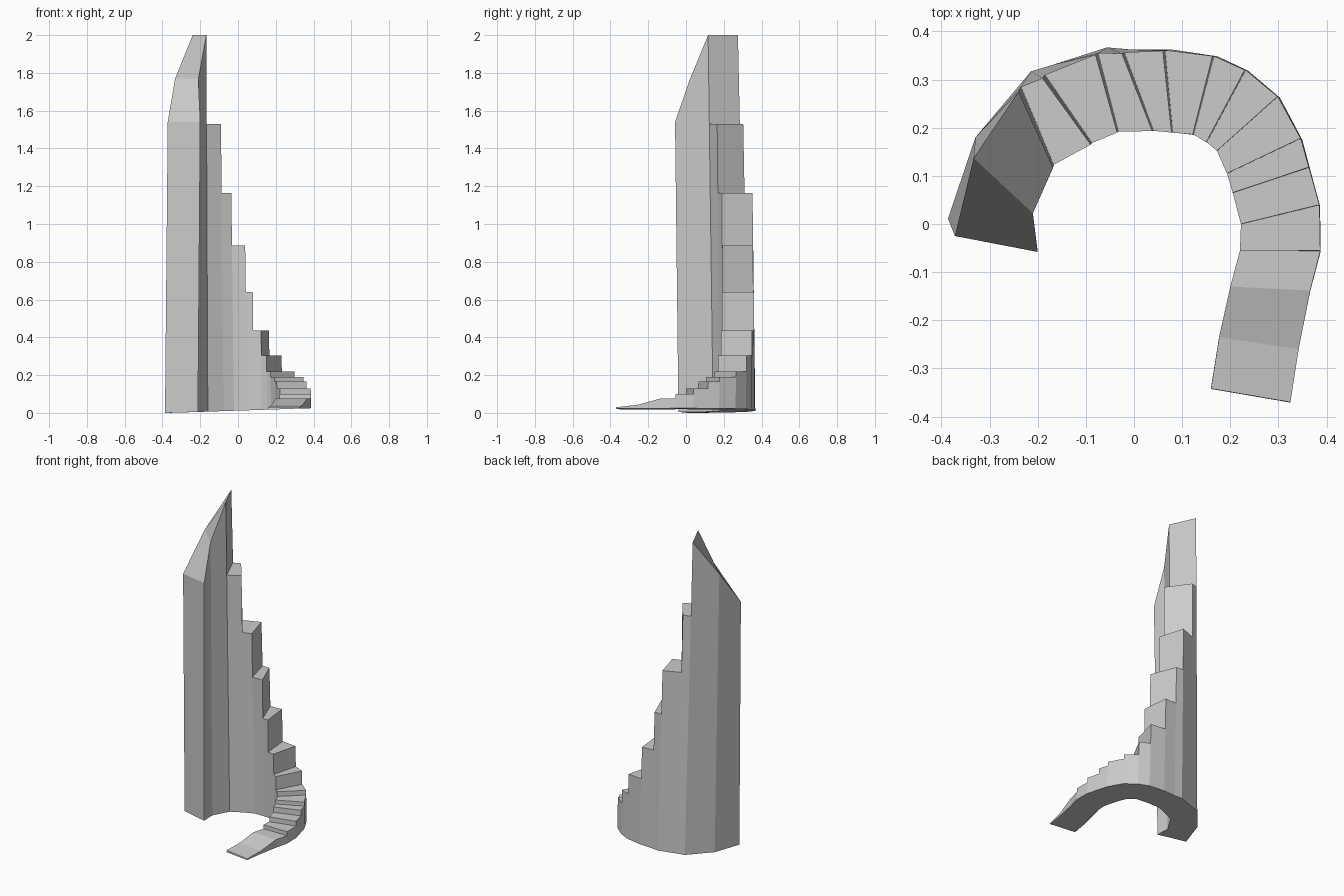
import bpy, bmesh
from mathutils import Vector, Matrix

if "Cube" in bpy.data.objects:
    bpy.data.objects.remove(bpy.data.objects["Cube"])

TWIST, FLARE = 0.062, 0.024   # wall turns and widens per unit of height going down

# plan stations along the curve: inner x, y, outer x, y, and tread height beyond the station
ramp = [(0.16, -0.342, 0.325, -0.37, 0.03),
        (0.177, -0.235, 0.342, -0.26, 0.042),
        (0.20, -0.13, 0.366, -0.138, 0.075)]
steps = [(0.22, -0.055, 0.387, -0.055, 0.10),
         (0.222, 0.0, 0.385, 0.04, 0.13),
         (0.205, 0.065, 0.363, 0.118, 0.165),
         (0.193, 0.105, 0.346, 0.178, 0.19),
         (0.172, 0.152, 0.298, 0.265, 0.22),
         (0.15, 0.17, 0.23, 0.32, 0.305),
         (0.122, 0.186, 0.163, 0.349, 0.435),
         (0.078, 0.19, 0.06, 0.36, 0.64),
         (0.038, 0.193, -0.025, 0.354, 0.885),
         (-0.035, 0.19, -0.08, 0.352, 1.165),
         (-0.09, 0.165, -0.19, 0.303, 1.53),
         (-0.168, 0.117, -0.24, 0.275, 2.0)]
tower = [(-0.21, 0.022, -0.333, 0.137, 1.77),
         (-0.20, -0.058, -0.372, -0.025, 1.54)]

bm = bmesh.new()


def column(x, y, zs):
    """Vertices on one leaning wall edge: base, then each height in zs."""
    out = []
    for z in [0.0] + zs:
        d = zs[-1] - z
        p = Matrix.Rotation(-TWIST * d, 2) @ Vector((x, y)) * (1 + FLARE * d)
        if z == 0.0:
            z = max(0.0, 0.012 + 0.033 * p.x)   # slightly tilted underside
        out.append(bm.verts.new((p.x, p.y, z)))
    return out


# vertex columns; stepped stations have a lower and an upper height
stations, previous = [], ramp[-1][4]
for group in (ramp, steps, tower):
    for ix, iy, ox, oy, z in group:
        zs = [previous, z] if group is steps else [z]
        previous = z
        stations.append((column(ix, iy, zs), column(ox, oy, zs)))

# treads, underside and both curved walls
for (ia, oa), (ib, ob) in zip(stations, stations[1:]):
    bm.faces.new((ia[-1], ib[1], ob[1], oa[-1]))
    bm.faces.new((ia[0], oa[0], ob[0], ib[0]))
    for a, b in ((ia, ib), (oa, ob)):
        bm.faces.new([a[0], b[0], b[1]] + a[:0:-1])

# risers between treads
for i, o in stations:
    if len(i) == 3:
        bm.faces.new((i[1], o[1], o[2], i[2]))

# end caps
for i, o in (stations[0], stations[-1]):
    bm.faces.new((i[0], o[0], o[1], i[1]))

bmesh.ops.recalc_face_normals(bm, faces=bm.faces)
mesh = bpy.data.meshes.new("curved_stair_wall")
bm.to_mesh(mesh)
bm.free()
bpy.context.collection.objects.link(bpy.data.objects.new("curved_stair_wall", mesh))
